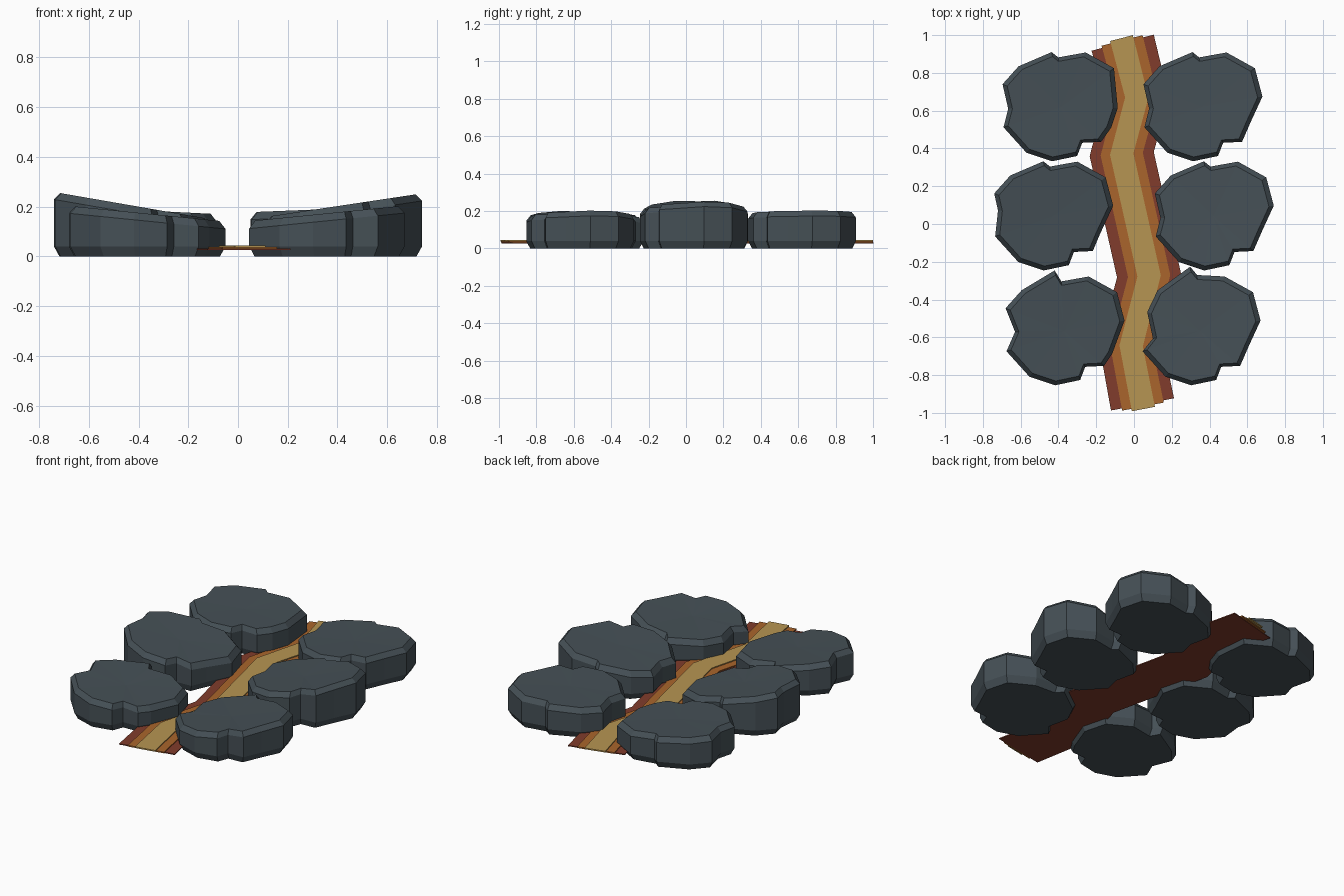
import bpy
from mathutils import Vector

if "Cube" in bpy.data.objects:
    bpy.data.objects.remove(bpy.data.objects["Cube"])


def material(name, rgb):
    m = bpy.data.materials.new(name)
    m.diffuse_color = (*rgb, 1)
    m.use_nodes = True
    m.node_tree.nodes["Principled BSDF"].inputs["Base Color"].default_value = m.diffuse_color
    return m


def add_mesh(name, verts, faces, mat):
    me = bpy.data.meshes.new(name)
    me.from_pydata(verts, [], faces)
    me.materials.append(mat)
    me.validate()
    ob = bpy.data.objects.new(name, me)
    bpy.context.collection.objects.link(ob)
    return ob


STONE = material("stone", (0.06, 0.08, 0.093))

# Shared chipped outline of a stone, clockwise from upper left
OUTLINE = [(-.31, .12), (-.225, .215), (-.05, .29), (-.015, .262), (.13, .288),
           (.28, .205), (.32, .055), (.26, -.075), (.212, -.185), (.112, -.19),
           (.085, -.26), (-.048, -.288), (-.183, -.243), (-.305, -.108), (-.28, -.01)]


def stone(name, cx, cy, height, slope, tweaks):
    side = 1 if cx > 0 else -1
    pts = [tweaks.get(i, p) for i, p in enumerate(OUTLINE)][::-1]
    n = len(pts)

    def top(x):
        return height + slope * side * x / .3

    # rings: undercut base, wall foot, shoulder, bevelled top
    verts = [(cx + x * .93, cy + y * .93, 0) for x, y in pts]
    verts += [(cx + x, cy + y, .04) for x, y in pts]
    verts += [(cx + x, cy + y, top(x) - .03) for x, y in pts]
    verts += [(cx + x * .92, cy + y * .92, top(x * .92)) for x, y in pts]
    verts.append((cx, cy, top(0) - .005))
    faces = [tuple(range(n - 1, -1, -1))]
    for r in range(3):
        for i in range(n):
            j = (i + 1) % n
            faces.append((r * n + i, r * n + j, (r + 1) * n + j, (r + 1) * n + i))
    faces += [(3 * n + i, 3 * n + (i + 1) % n, 4 * n) for i in range(n)]
    add_mesh(name, verts, faces, STONE)


# Six stones in two columns, rising towards the outside
stone("stone_back_left", -.386, .62, .185, .015, {6: (.30, -.005), 7: (.265, -.11)})
stone("stone_back_right", .36, .62, .19, .012, {})
stone("stone_middle_left", -.43, .042, .205, .052, {7: (.25, -.095), 14: (-.29, .03)})
stone("stone_middle_right", .42, .042, .205, .045, {})
stone("stone_front_left", -.37, -.566, .172, .03,
      {2: (-.05, .32), 7: (.255, -.12), 14: (-.26, -.005)})
stone("stone_front_right", .35, -.566, .172, .03,
      {0: (-.28, .10), 2: (-.053, .34), 3: (-.016, .296), 14: (-.25, -.04)})

# Centre line of the lava stream, back to front
PATH = [Vector(p) for p in [(-.06, .96), (.015, .67), (-.065, .37),
                            (.08, -.275), (-.015, -.645), (.045, -.955)]]


def ribbon(name, half, z0, z1, extend, rgb):
    path = [p.copy() for p in PATH]
    path[0] += (PATH[0] - PATH[1]).normalized() * extend
    path[-1] += (PATH[-1] - PATH[-2]).normalized() * extend
    verts, k = [], len(path)
    for i, p in enumerate(path):
        d = (path[min(i + 1, k - 1)] - path[max(i - 1, 0)]).normalized()
        nrm = Vector((-d.y, d.x))
        for s, z in ((1, z0), (-1, z0), (-1, z1), (1, z1)):
            q = p + nrm * half * s
            verts.append((q.x, q.y, z))
    faces = [(0, 1, 2, 3), tuple(4 * (k - 1) + c for c in (3, 2, 1, 0))]
    for i in range(k - 1):
        for c in range(4):
            d = (c + 1) % 4
            faces.append((4 * i + c, 4 * i + 4 + c, 4 * i + 4 + d, 4 * i + d))
    add_mesh(name, verts, faces, material(name, rgb))


# Three stacked layers of the stream
ribbon("lava_outer", .17, .026, .032, 0, (.22, .045, .025))
ribbon("lava_middle", .112, .03, .038, .012, (.40, .13, .025))
ribbon("lava_core", .062, .036, .044, .025, (.47, .30, .085))

# Consistent outward normals
import bmesh
for ob in bpy.context.collection.objects:
    bm = bmesh.new()
    bm.from_mesh(ob.data)
    bmesh.ops.recalc_face_normals(bm, faces=bm.faces)
    bm.to_mesh(ob.data)
    bm.free()
